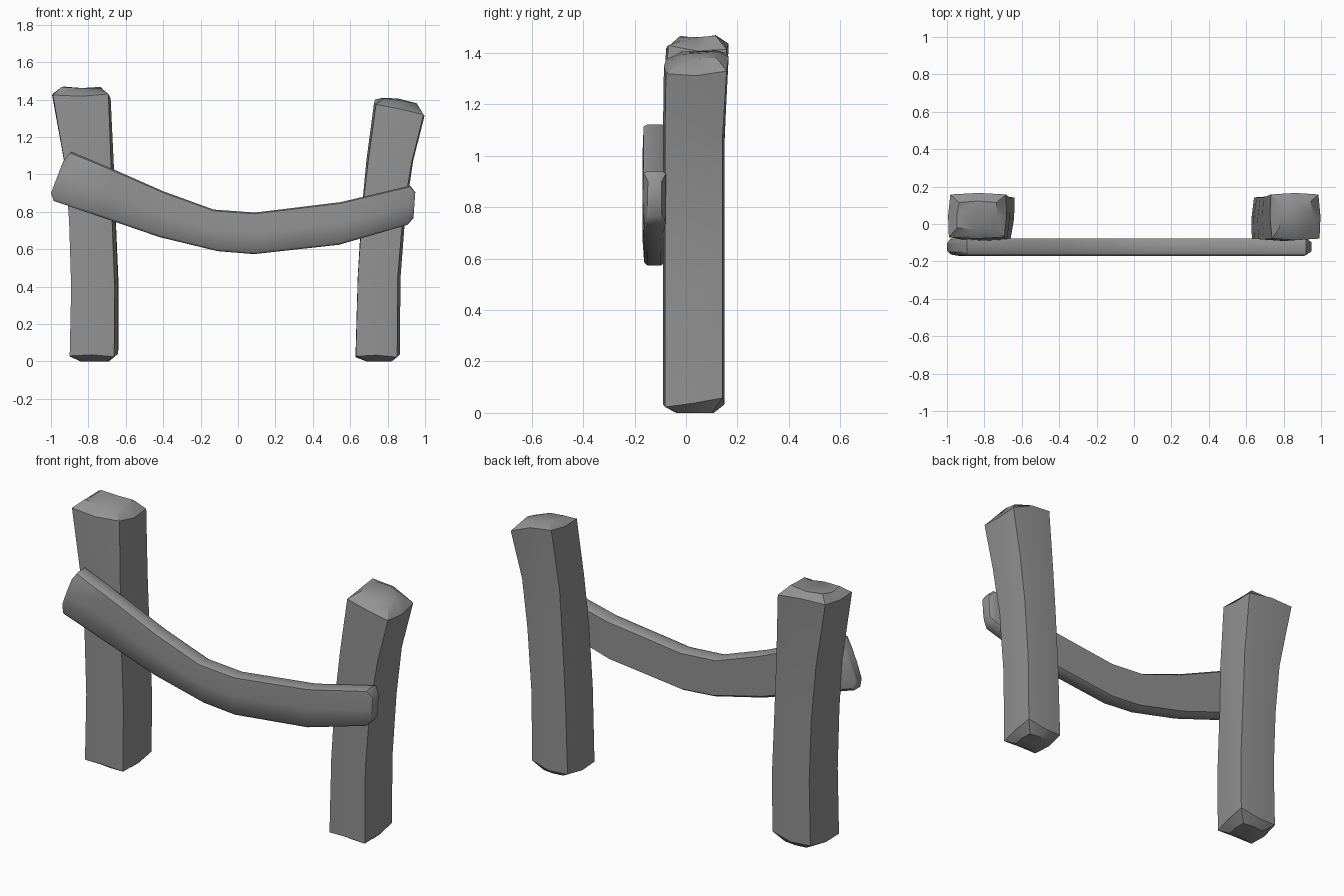
import bpy, bmesh
from mathutils import Vector

if "Cube" in bpy.data.objects:
    bpy.data.objects.remove(bpy.data.objects["Cube"])

# Dark grey weathered wood
wood = bpy.data.materials.new("dark_grey_wood")
wood.diffuse_color = (0.29, 0.29, 0.29, 1)
wood.use_nodes = True
wood.node_tree.nodes["Principled BSDF"].inputs["Base Color"].default_value = wood.diffuse_color


def loft(name, rings, angle=0.6):
    """Skin a list of equal-length rings and cap both ends."""
    bm = bmesh.new()
    vr = [[bm.verts.new(p) for p in r] for r in rings]
    n = len(vr[0])
    for a, b in zip(vr, vr[1:]):
        for i in range(n):
            j = (i + 1) % n
            bm.faces.new((a[i], a[j], b[j], b[i]))
    bm.faces.new(vr[0])
    bm.faces.new(vr[-1])
    bmesh.ops.triangulate(bm, faces=[f for f in bm.faces if len(f.verts) > 4])
    bmesh.ops.recalc_face_normals(bm, faces=bm.faces)
    me = bpy.data.meshes.new(name)
    bm.to_mesh(me)
    bm.free()
    me.materials.append(wood)
    ob = bpy.data.objects.new(name, me)
    bpy.context.collection.objects.link(ob)
    bpy.ops.object.select_all(action='DESELECT')
    ob.select_set(True)
    bpy.context.view_layer.objects.active = ob
    bpy.ops.object.shade_smooth_by_angle(angle=angle)
    return ob


def section(z, x0, x1, skew, y0=-0.082, y1=0.142, dz=(0,) * 8):
    """Four-sided section with slightly bulging sides; skew shifts front against back."""
    b = 0.008
    if skew > 0:
        f0, f1, k0, k1 = x0, x1 - skew, x0 + skew, x1
    else:
        f0, f1, k0, k1 = x0 - skew, x1, x0, x1 + skew
    pts = [(f0, y0), ((f0 + f1) / 2, y0 - b), (f1, y0),
           ((f1 + k1) / 2 + b, (y0 + y1) / 2), (k1, y1),
           ((k0 + k1) / 2, y1 + b), (k0, y1), ((f0 + k0) / 2 - b, (y0 + y1) / 2)]
    return [(x, y, z + d) for (x, y), d in zip(pts, dz)]


foot = (0, .006, -.005, .01, .03, .005, .01, -.005)

# Left post
loft("left_post", [
    section(0.0, -0.84, -0.69, 0.015, -0.03, 0.10),
    section(0.03, -0.90, -0.64, 0.022, dz=foot),
    section(0.40, -0.892, -0.638, 0.022),
    section(0.75, -0.903, -0.653, 0.02),
    section(1.05, -0.925, -0.665, 0.014),
    section(1.43, -0.99, -0.685, 0.008, -0.07, 0.158,
            dz=(-.005, -.012, 0, -.022, -.015, .006, .008, -.005)),
    section(1.462, -0.945, -0.735, 0.01, -0.02, 0.115,
            dz=(.005, 0, -.012, 0, .006, 0, .008, -.004)),
])

# Right post, with its cut top sloping down outwards
loft("right_post", [
    section(0.0, 0.69, 0.82, 0.01, -0.03, 0.10),
    section(0.028, 0.63, 0.863, 0.012, dz=foot),
    section(0.45, 0.641, 0.868, 0.014),
    section(0.80, 0.664, 0.893, 0.01),
    section(1.07, 0.692, 0.93, -0.004),
    section(1.35, 0.732, 0.992, -0.006, -0.078, 0.158,
            dz=(.025, .0, -.03, -.038, -.02, .035, .05, .03)),
    section(1.395, 0.775, 0.95, -0.005, -0.015, 0.12,
            dz=(.012, .0, -.03, -.015, -.015, .01, .015, .012)),
])

# Sagging rail: top and bottom edge points in the front plane
stations = [
    ((-0.925, 1.07), (-0.99, 0.90), 0.6),
    ((-0.892, 1.122), (-0.985, 0.858), 1),
    ((-0.66, 1.025), (-0.72, 0.768), 1),
    ((-0.40, 0.91), (-0.42, 0.665), 1),
    ((-0.13, 0.812), (-0.11, 0.59), 1),
    ((0.09, 0.796), (0.085, 0.574), 1),
    ((0.55, 0.852), (0.54, 0.624), 1),
    ((0.92, 0.94), (0.905, 0.73), 1),
    ((0.948, 0.905), (0.938, 0.765), 0.6),
]
profile = [(-0.163, .05), (-0.170, .5), (-0.165, .97), (-0.15, 1),
           (-0.092, 1), (-0.078, .96), (-0.078, .06), (-0.098, 0), (-0.15, 0)]
rings = []
for t, b, w in stations:
    t, b = Vector(t), Vector(b)
    ring = []
    for y, f in profile:
        p = b.lerp(t, f)
        ring.append((p.x, -0.122 + (y + 0.122) * w, p.y))
    rings.append(ring)
rings[0] = [(x - 0.01, y, z) for x, y, z in rings[0]]
loft("sagging_rail", rings, 0.8)
